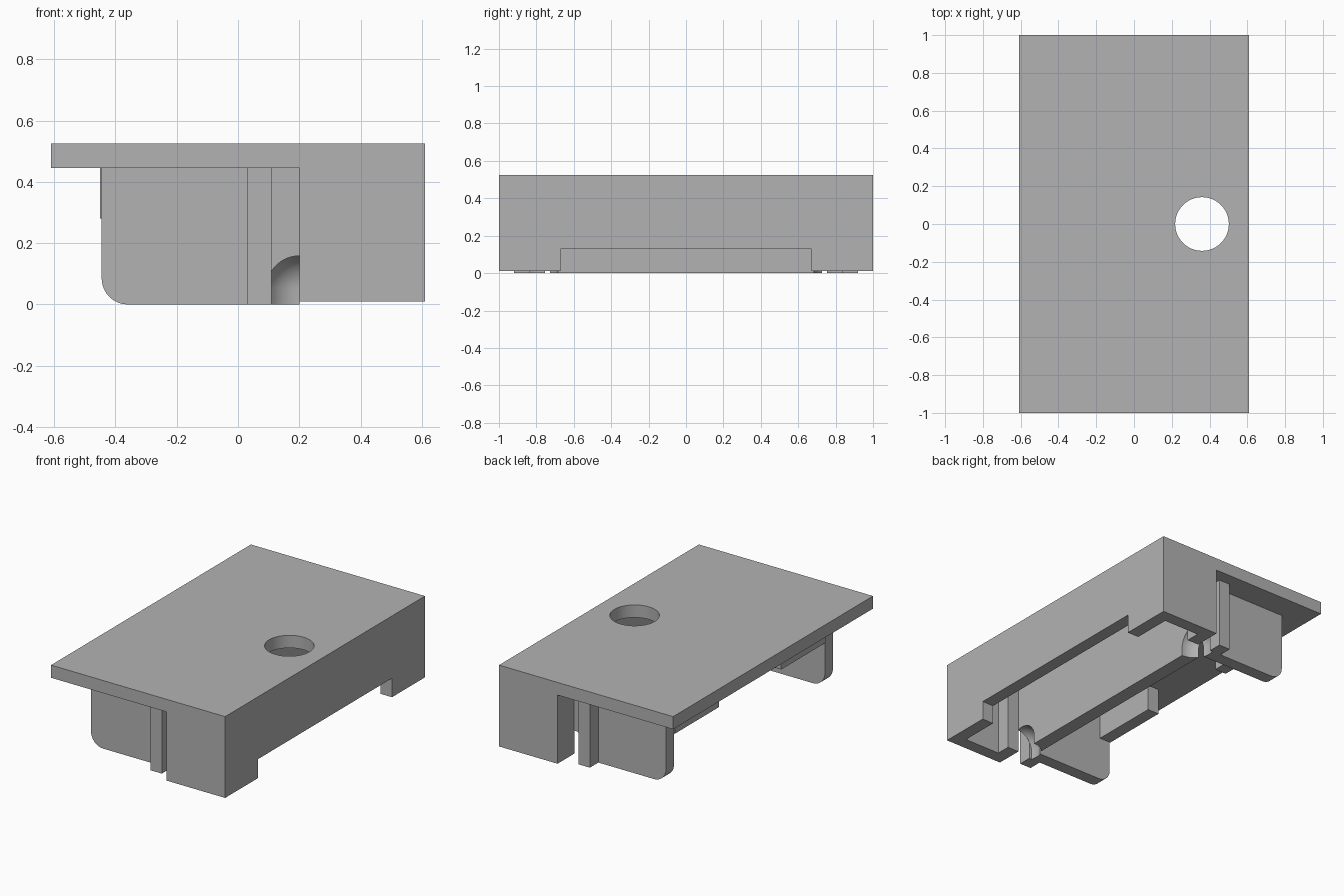
import bpy
import bmesh
from mathutils import Vector

cube = bpy.data.objects.get("Cube")
if cube:
    bpy.data.objects.remove(cube, do_unlink=True)

grey = bpy.data.materials.new("plain grey")
grey.use_nodes = True
COLOUR = (0.45, 0.45, 0.45, 1)
grey.diffuse_color = COLOUR
grey.node_tree.nodes["Principled BSDF"].inputs["Base Color"].default_value = COLOUR

TOP, UNDER, BASE = 0.525, 0.445, 0.01


def finish(bm, name):
    bmesh.ops.recalc_face_normals(bm, faces=bm.faces[:])
    mesh = bpy.data.meshes.new(name)
    bm.to_mesh(mesh)
    bm.free()
    mesh.materials.append(grey)
    obj = bpy.data.objects.new(name, mesh)
    bpy.context.collection.objects.link(obj)
    return obj


def prism(name, outline, z0, z1):
    """Extrude a plan outline from z0 up to z1."""
    bm = bmesh.new()
    face = bm.faces.new([bm.verts.new((x, y, z0)) for x, y in outline])
    grown = bmesh.ops.extrude_face_region(bm, geom=[face])["geom"]
    verts = [g for g in grown if isinstance(g, bmesh.types.BMVert)]
    bmesh.ops.translate(bm, verts=verts, vec=(0, 0, z1 - z0))
    return finish(bm, name)


def box(name, x0, x1, y0, y1, z0, z1):
    return prism(name, [(x0, y0), (x1, y0), (x1, y1), (x0, y1)], z0, z1)


def cut(obj, cutter):
    mod = obj.modifiers.new("cut", "BOOLEAN")
    mod.operation = "DIFFERENCE"
    mod.solver = "EXACT"
    mod.object = cutter
    bpy.context.view_layer.objects.active = obj
    bpy.ops.object.modifier_apply(modifier=mod.name)


def smooth(obj):
    bpy.ops.object.select_all(action="DESELECT")
    obj.select_set(True)
    bpy.context.view_layer.objects.active = obj
    bpy.ops.object.shade_smooth_by_angle()


def discard(obj):
    bpy.data.objects.remove(obj, do_unlink=True)


# Top plate with a round through hole
plate = box("top_plate", -0.61, 0.61, -1, 1, UNDER, TOP)
bm = bmesh.new()
bmesh.ops.create_cone(bm, cap_ends=True, segments=64, radius1=0.142, radius2=0.142, depth=1)
bmesh.ops.translate(bm, verts=bm.verts, vec=(0.36, 0, 0.5))
drill = finish(bm, "hole_cutter")
cut(plate, drill)
discard(drill)
smooth(plate)

# C-shaped skirt with a long notch under its outer wall
half = [(0.53, 0.92), (0.28, 0.92), (0.28, 0.83), (0.2, 0.83), (0.2, 1), (0.61, 1)]
skirt = prism("side_skirt", half + [(x, -y) for x, y in reversed(half)], BASE, UNDER)
notch = box("notch_cutter", 0.5, 0.7, -0.67, 0.67, -0.1, 0.13)
cut(skirt, notch)
discard(notch)

# Long inner wall
wall = box("inner_wall", 0.11, 0.2, -0.835, 0.835, 0, UNDER)

for side, label in ((-1, "front"), (1, "back")):
    def across(name, x0, x1, near, far, z0):
        ys = sorted((side * near, side * far))
        return box(f"{label}_{name}", x0, x1, ys[0], ys[1], z0, UNDER)

    # Cross fin with one rounded lower corner
    fin = across("fin", -0.445, 0.11, 0.755, 0.835, 0)
    bm = bmesh.new()
    bm.from_mesh(fin.data)
    corner = [e for e in bm.edges if all(v.co.z < 0.01 and v.co.x < -0.4 for v in e.verts)]
    bmesh.ops.bevel(bm, geom=corner, offset=0.085, segments=10, profile=0.5, affect="EDGES")
    bm.to_mesh(fin.data)
    bm.free()

    # Guide rib and short edge rail
    across("rib", 0.03, 0.11, 0.835, 0.92, 0)
    across("rail", -0.45, -0.37, 0.31, 0.755, 0.28)

    # Domed pocket in the end of the inner wall
    bm = bmesh.new()
    bmesh.ops.create_uvsphere(bm, u_segments=48, v_segments=24, radius=0.114)
    for v in bm.verts:
        if v.co.z < -0.001:
            v.co.z *= 20
        v.co += Vector((0.2, side * 0.797, 0.051))
    pocket = finish(bm, "pocket_cutter")
    cut(wall, pocket)
    cut(fin, pocket)
    discard(pocket)
    smooth(fin)

smooth(wall)
